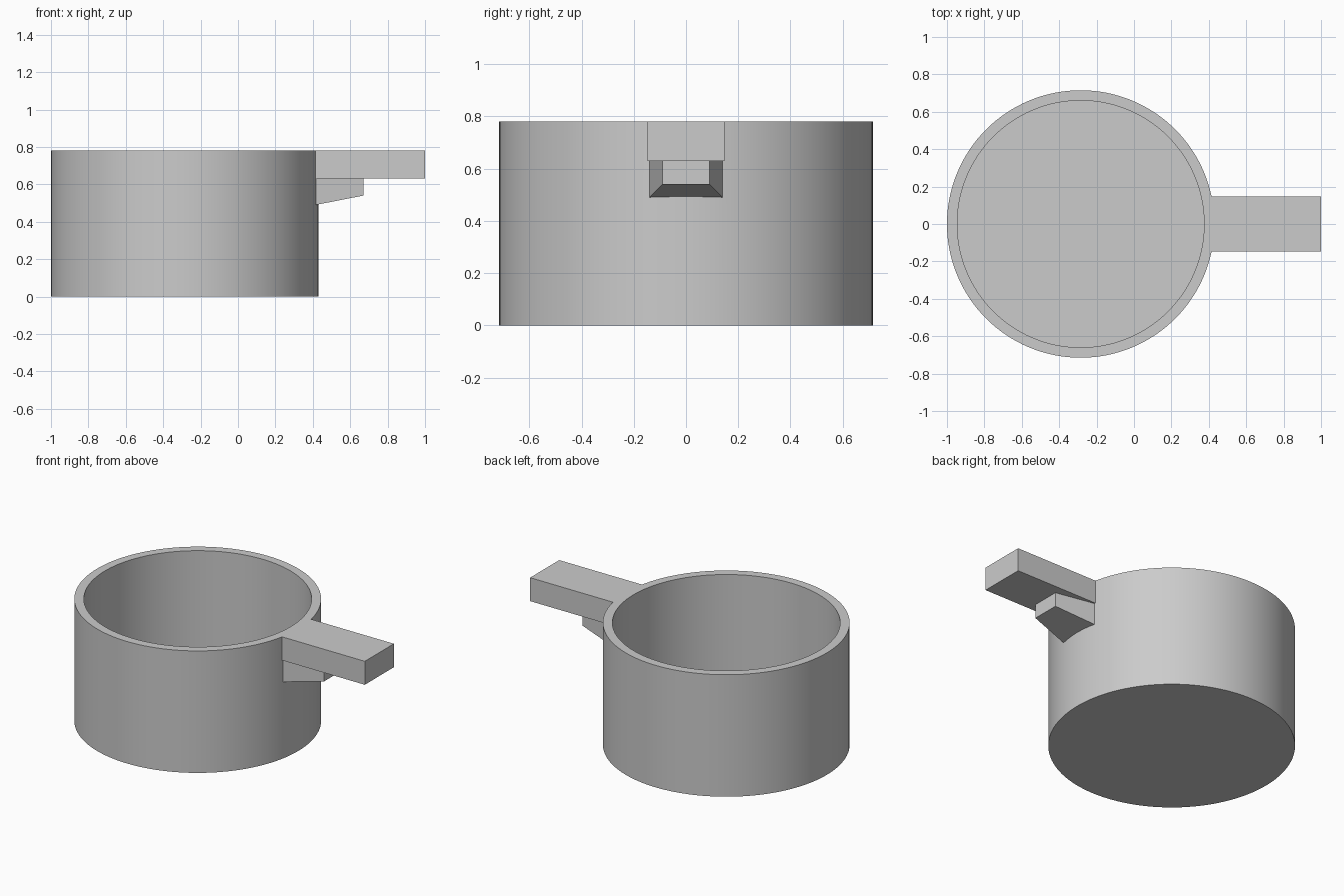
import bpy
import bmesh
import math

CENTRE_X = -0.285
OUTER_R, INNER_R = 0.715, 0.66
HEIGHT, FLOOR = 0.78, 0.055
SEGMENTS = 128
HANDLE_BOTTOM = 0.63

if "Cube" in bpy.data.objects:
    bpy.data.objects.remove(bpy.data.objects["Cube"], do_unlink=True)

grey = bpy.data.materials.new("light_grey")
grey.use_nodes = True
colour = (0.6, 0.6, 0.6, 1)
grey.diffuse_color = colour
grey.node_tree.nodes["Principled BSDF"].inputs["Base Color"].default_value = colour


def finish(name, bm):
    """Turn a bmesh into a named grey object."""
    bmesh.ops.recalc_face_normals(bm, faces=bm.faces)
    mesh = bpy.data.meshes.new(name)
    bm.to_mesh(mesh)
    bm.free()
    mesh.materials.append(grey)
    obj = bpy.data.objects.new(name, mesh)
    bpy.context.collection.objects.link(obj)
    return obj


def make_cup(name):
    """Stack rings from the outer base, over the rim, to the inner floor."""
    bm = bmesh.new()
    profile = [(OUTER_R, 0), (OUTER_R, HEIGHT), (INNER_R, HEIGHT), (INNER_R, FLOOR)]
    rings = []
    for r, z in profile:
        angles = [math.tau * i / SEGMENTS for i in range(SEGMENTS)]
        rings.append([bm.verts.new((CENTRE_X + r * math.cos(a), r * math.sin(a), z))
                      for a in angles])
    for low, high in zip(rings, rings[1:]):
        for i in range(SEGMENTS):
            j = (i + 1) % SEGMENTS
            bm.faces.new((low[i], low[j], high[j], high[i]))
    bm.faces.new(rings[0])
    bm.faces.new(rings[-1])
    return finish(name, bm)


def make_bar(name, near, far):
    """Loft a bar along x between two (x, half width, bottom, top) sections."""
    bm = bmesh.new()
    ends = []
    for x, w, low, top in (near, far):
        corners = ((-w, low), (w, low), (w, top), (-w, top))
        ends.append([bm.verts.new((x, y, z)) for y, z in corners])
    a, b = ends
    bm.faces.new(a)
    bm.faces.new(b)
    for i in range(4):
        j = (i + 1) % 4
        bm.faces.new((a[i], a[j], b[j], b[i]))
    return finish(name, bm)


# Round cup, straight handle, tapered support under the handle
cup = make_cup("cup_with_handle")
handle = make_bar("handle", (0.39, 0.147, HANDLE_BOTTOM, HEIGHT),
                  (1.0, 0.147, HANDLE_BOTTOM, HEIGHT))
support = make_bar("handle_support", (0.4, 0.143, 0.487, HANDLE_BOTTOM + 0.02),
                   (0.67, 0.09, 0.54, HANDLE_BOTTOM + 0.02))

# Merge the parts into one solid
bpy.ops.object.select_all(action="DESELECT")
cup.select_set(True)
bpy.context.view_layer.objects.active = cup
for part in (support, handle):
    mod = cup.modifiers.new("join_" + part.name, "BOOLEAN")
    mod.operation = "UNION"
    mod.solver = "EXACT"
    mod.object = part
    bpy.ops.object.modifier_apply(modifier=mod.name)
    bpy.data.objects.remove(part, do_unlink=True)

bpy.ops.object.shade_smooth_by_angle(angle=math.radians(20))
